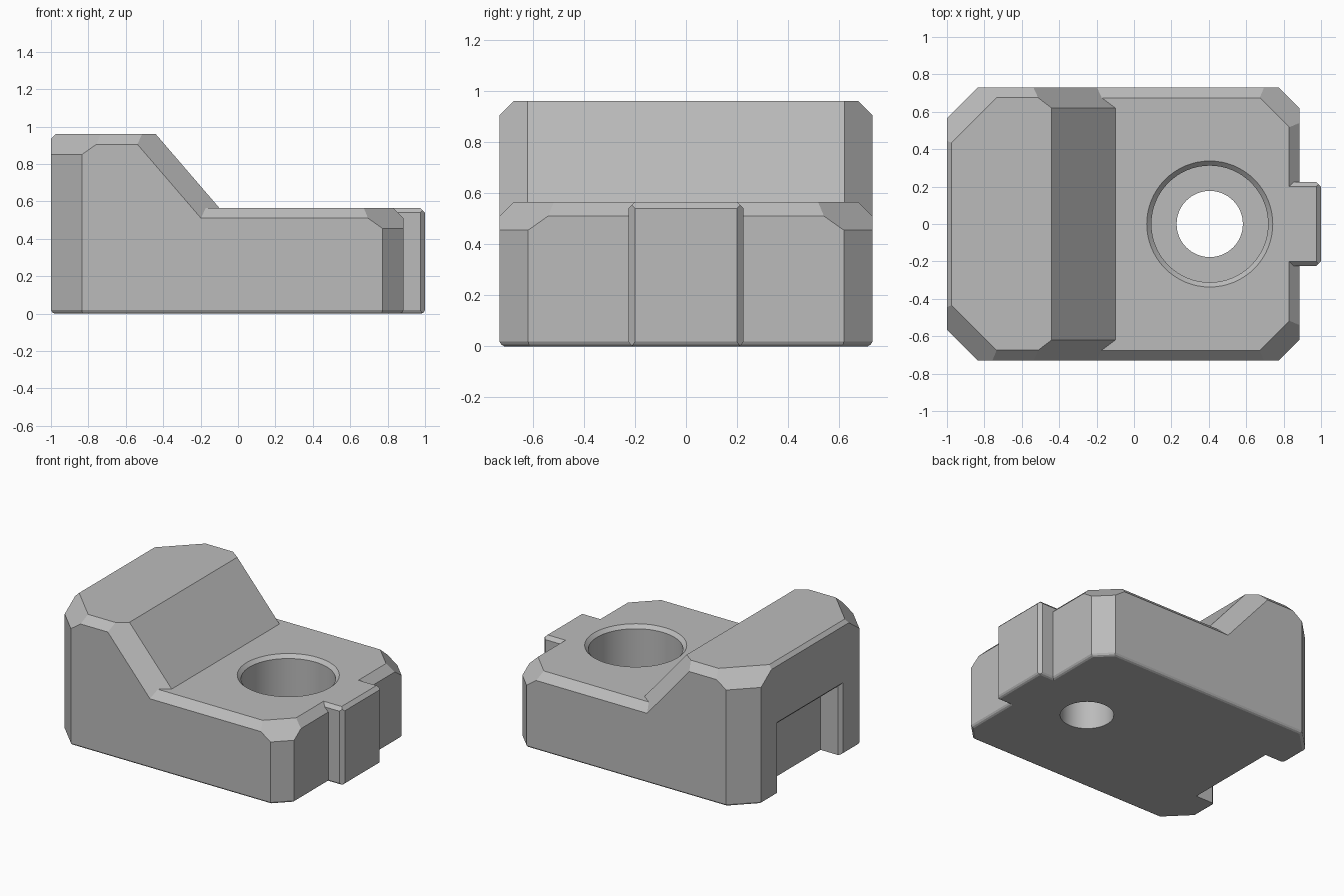
import bpy
import bmesh
import math
from mathutils import Vector

if "Cube" in bpy.data.objects:
    bpy.data.objects.remove(bpy.data.objects["Cube"], do_unlink=True)

# One plain grey finish
grey = bpy.data.materials.new("plain_grey")
grey.use_nodes = True
COLOUR = (0.5, 0.5, 0.5, 1)
grey.diffuse_color = COLOUR
grey.node_tree.nodes["Principled BSDF"].inputs["Base Color"].default_value = COLOUR


def plane(x, y, z, d):
    """Half-space with unit normal: normal . p <= d."""
    n = Vector((x, y, z))
    return n.normalized(), d / n.length


def chamfer(a, b, size):
    """Half-space that trims the edge between two others."""
    n = a[0] + b[0]
    return n.normalized(), (a[1] + b[1] - size) / n.length


def rounded_bottom(sides, r=0.025):
    """Half-spaces that ease the lower edge of each side."""
    cuts = []
    for n, d in sides:
        for angle in (math.radians(30), math.radians(60)):
            c, s = math.cos(angle), math.sin(angle)
            cuts.append((n * c - Vector((0, 0, s)), (d - r) * c - r * s + r))
    return cuts


def add_object(name, bm):
    bmesh.ops.recalc_face_normals(bm, faces=bm.faces)
    mesh = bpy.data.meshes.new(name)
    bm.to_mesh(mesh)
    bm.free()
    mesh.materials.append(grey)
    obj = bpy.data.objects.new(name, mesh)
    bpy.context.collection.objects.link(obj)
    return obj


def convex(name, planes):
    """Solid left when a big block is trimmed by every plane."""
    bm = bmesh.new()
    bmesh.ops.create_cube(bm, size=6)
    for n, d in planes:
        cut = bmesh.ops.bisect_plane(
            bm, geom=bm.verts[:] + bm.edges[:] + bm.faces[:], dist=1e-5,
            plane_co=n * d, plane_no=n, clear_outer=True)
        edges = [e for e in cut["geom_cut"]
                 if isinstance(e, bmesh.types.BMEdge) and e.is_boundary]
        if edges:
            bmesh.ops.edgeloop_fill(bm, edges=edges)
    return add_object(name, bm)


def cone(name, x, r_low, r_high, low, high):
    bm = bmesh.new()
    bmesh.ops.create_cone(bm, cap_ends=True, segments=64, radius1=r_low,
                          radius2=r_high, depth=high - low)
    bmesh.ops.translate(bm, verts=bm.verts, vec=(x, 0, (low + high) / 2))
    return add_object(name, bm)


def combine(target, other, operation):
    mod = target.modifiers.new(operation, 'BOOLEAN')
    mod.operation = operation
    mod.solver = 'EXACT'
    mod.object = other
    bpy.context.view_layer.objects.active = target
    bpy.ops.object.modifier_apply(modifier=mod.name)
    bpy.data.objects.remove(other, do_unlink=True)


# Outer faces of the block
LOW, HIGH = 0.565, 0.96
bottom = plane(0, 0, -1, 0)
front, back = plane(0, -1, 0, 0.73), plane(0, 1, 0, 0.73)
tall_end, low_end = plane(-1, 0, 0, 1), plane(1, 0, 0, 0.885)
tall_corners = [plane(-1, s, 0, 1.565) for s in (-1, 1)]
low_corners = [plane(1, s, 0, 1.503) for s in (-1, 1)]
walls = [front, back, tall_end, low_end] + tall_corners + low_corners

# Low base running the full length
top = plane(0, 0, 1, LOW)
base = convex("clamp_block", walls + [bottom, top] + rounded_bottom(walls)
              + [chamfer(top, w, 0.055) for w in (front, back, low_end)]
              + [chamfer(top, w, 0.11) for w in low_corners])

# Raised end with its ramp
top = plane(0, 0, 1, HIGH)
rise, run = HIGH - LOW, 0.34
ramp = plane(rise, 0, run, rise * -0.1 + run * LOW)
raised = convex("raised_end", [front, back, tall_end, top, ramp,
                               plane(0, 0, -1, -0.2)] + tall_corners
                + [chamfer(top, w, 0.055) for w in (front, back)]
                + [chamfer(ramp, w, 0.11) for w in (front, back)]
                + [chamfer(top, w, 0.11) for w in tall_corners]
                + [chamfer(top, tall_end, 0.025)])
combine(base, raised, 'UNION')

# Locating tab on the low end
top = plane(0, 0, 1, LOW)
tip = plane(1, 0, 0, 1)
cheeks = [plane(0, s, 0, 0.225) for s in (-1, 1)]
tab = convex("locating_tab", cheeks + [tip, top, bottom, plane(-1, 0, 0, -0.78)]
             + [chamfer(top, w, 0.025) for w in cheeks + [tip]]
             + [chamfer(tip, w, 0.025) for w in cheeks]
             + rounded_bottom(cheeks + [tip]))
combine(base, tab, 'UNION')

# Slot in the tall end, with a flared mouth
cheeks = [plane(0, s, 0, 0.355) for s in (-1, 1)]
roof = plane(0, 0, 1, 0.5)
slot_box = [plane(-1, 0, 0, 1.2), plane(0, 0, -1, 0.2)]
slot = convex("slot_cutter", cheeks + slot_box + [roof, plane(1, 0, 0, -0.835)])
flare = convex("flare_cutter", slot_box + [plane(1, 0, 0, -0.9)]
               + [plane(1, s, 0, 0.38 - 1) for s in (-1, 1)]
               + [plane(1, 0, 1, 0.525 - 1)])
combine(base, slot, 'DIFFERENCE')
combine(base, flare, 'DIFFERENCE')

# Counterbored bolt hole with an eased rim
HOLE_X = 0.405
for cutter in (cone("bolt_hole", HOLE_X, 0.177, 0.177, -0.2, 0.5),
               cone("counterbore", HOLE_X, 0.312, 0.312, 0.26, 0.8),
               cone("rim", HOLE_X, 0.312, 0.362, LOW - 0.025, LOW + 0.025)):
    combine(base, cutter, 'DIFFERENCE')

# Tidy leftover seams, then smooth only the round walls
bm = bmesh.new()
bm.from_mesh(base.data)
bmesh.ops.remove_doubles(bm, verts=bm.verts, dist=1e-5)
bmesh.ops.dissolve_limit(bm, angle_limit=math.radians(0.3),
                         verts=bm.verts, edges=bm.edges)
bm.to_mesh(base.data)
bm.free()
bpy.ops.object.select_all(action='DESELECT')
base.select_set(True)
bpy.context.view_layer.objects.active = base
bpy.ops.object.shade_smooth_by_angle(angle=math.radians(15))
